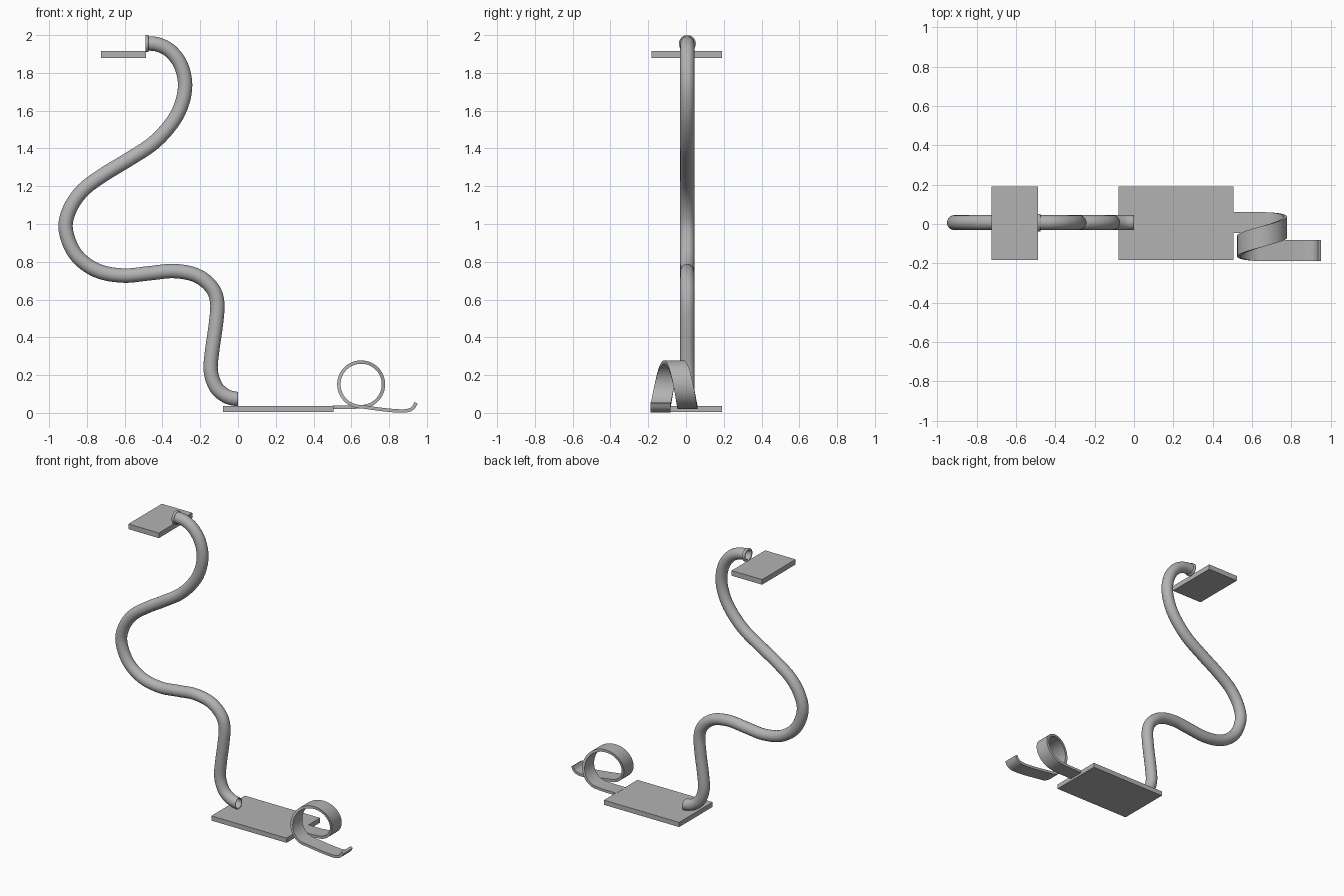
import bpy, bmesh, math
from mathutils import Vector

if "Cube" in bpy.data.objects:
    bpy.data.objects.remove(bpy.data.objects["Cube"])

grey = bpy.data.materials.new("plain grey")
grey.diffuse_color = (0.45, 0.45, 0.45, 1)
grey.use_nodes = True
grey.node_tree.nodes["Principled BSDF"].inputs["Base Color"].default_value = grey.diffuse_color


def finish(name, bm, smooth=True):
    bmesh.ops.recalc_face_normals(bm, faces=bm.faces)
    mesh = bpy.data.meshes.new(name)
    bm.to_mesh(mesh)
    bm.free()
    mesh.materials.append(grey)
    obj = bpy.data.objects.new(name, mesh)
    bpy.context.collection.objects.link(obj)
    if smooth:
        bpy.ops.object.select_all(action='DESELECT')
        obj.select_set(True)
        bpy.context.view_layer.objects.active = obj
        bpy.ops.object.shade_smooth_by_angle(angle=math.radians(40))
    return obj


def slab(name, lo, hi):
    bm = bmesh.new()
    bmesh.ops.create_cube(bm, size=1)
    for v in bm.verts:
        v.co = [l + (c + 0.5) * (h - l) for c, l, h in zip(v.co, lo, hi)]
    return finish(name, bm, smooth=False)


def spline(points, steps):
    """Smooth path through the (x, z) control points."""
    p = [Vector(q) for q in points]
    p = [2 * p[0] - p[1]] + p + [2 * p[-1] - p[-2]]
    out = []
    for a, b, c, d in zip(p, p[1:], p[2:], p[3:]):
        for i in range(steps):
            t = i / steps
            out.append(0.5 * (2 * b + (c - a) * t + (2 * a - 5 * b + 4 * c - d) * t * t
                              + (3 * b - a - 3 * c + d) * t ** 3))
    return out + [p[-2]]


def sweep(name, path, ys, profile, caps, flat_ends=False):
    """Sweep a closed profile (in-plane normal, y) along an x-z path."""
    bm = bmesh.new()
    rings = []
    for i, (q, y) in enumerate(zip(path, ys)):
        t = (path[min(i + 1, len(path) - 1)] - path[max(i - 1, 0)]).normalized()
        n = Vector((-t.y, t.x))
        if flat_ends and i in (0, len(path) - 1):
            n = Vector((0, 1 if n.y > 0 else -1))
        rings.append([bm.verts.new((q.x + n.x * u, y + v, q.y + n.y * u)) for u, v in profile])
    k = len(profile)
    for r, s in zip(rings, rings[1:]):
        for j in range(k):
            bm.faces.new((r[j], r[(j + 1) % k], s[(j + 1) % k], s[j]))
    if caps:
        bm.faces.new(rings[0])
        bm.faces.new(rings[-1])
    return finish(name, bm)


def circle(r, n=32):
    return [(r * math.cos(2 * math.pi * i / n), r * math.sin(2 * math.pi * i / n)) for i in range(n)]


def hollow(obj, wall):
    mod = obj.modifiers.new("wall", 'SOLIDIFY')
    mod.thickness = wall
    mod.offset = -1


Y = 0.007

# platforms
slab("top_platform", (-0.725, -0.182, 1.88), (-0.488, 0.19, 1.916))
slab("bottom_platform", (-0.08, -0.182, 0.004), (0.505, 0.19, 0.037))

# winding tube slide
tube_path = spline([(0, 0.072), (-0.06, 0.088), (-0.115, 0.135), (-0.144, 0.22), (-0.138, 0.32),
                    (-0.117, 0.47), (-0.11, 0.585), (-0.14, 0.665), (-0.22, 0.728), (-0.34, 0.751),
                    (-0.47, 0.739), (-0.61, 0.727), (-0.75, 0.755), (-0.86, 0.84), (-0.912, 0.97),
                    (-0.89, 1.08), (-0.82, 1.18), (-0.71, 1.262), (-0.59, 1.335), (-0.45, 1.427),
                    (-0.35, 1.535), (-0.298, 1.635), (-0.28, 1.74), (-0.302, 1.84), (-0.355, 1.913),
                    (-0.42, 1.949), (-0.488, 1.957)], 6)
hollow(sweep("tube_slide", tube_path, [Y] * len(tube_path), circle(0.038), False, True), 0.006)

# collar on the upper mouth of the tube
collar_path = [Vector((-0.49, 1.955)), Vector((-0.475, 1.955))]
hollow(sweep("tube_collar", collar_path, [Y] * 2, circle(0.045), False), 0.012)

# looping strip slide: run-in, sideways-drifting loop, run-out with upturned tip
R, CX, CZ, SHIFT = 0.118, 0.652, 0.151, -0.142
entry = spline([(0.5, 0.029), (0.56, 0.029), (0.61, 0.030), (CX, CZ - R)], 4)[:-1]
N = 64
loop = [Vector((CX + R * math.sin(2 * math.pi * i / N), CZ - R * math.cos(2 * math.pi * i / N)))
        for i in range(N + 1)]
tail = spline([(CX, CZ - R), (0.71, 0.025), (0.79, 0.015), (0.86, 0.010), (0.90, 0.013),
               (0.927, 0.027), (0.943, 0.053)], 5)[1:]
ys = [Y] * len(entry)
ys += [Y + SHIFT * (3 * (i / N) ** 2 - 2 * (i / N) ** 3) for i in range(N + 1)]
ys += [Y + SHIFT] * len(tail)
h, w = 0.009, 0.053
sweep("loop_slide", entry + loop + tail, ys, [(-h, -w), (h, -w), (h, w), (-h, w)], True)
